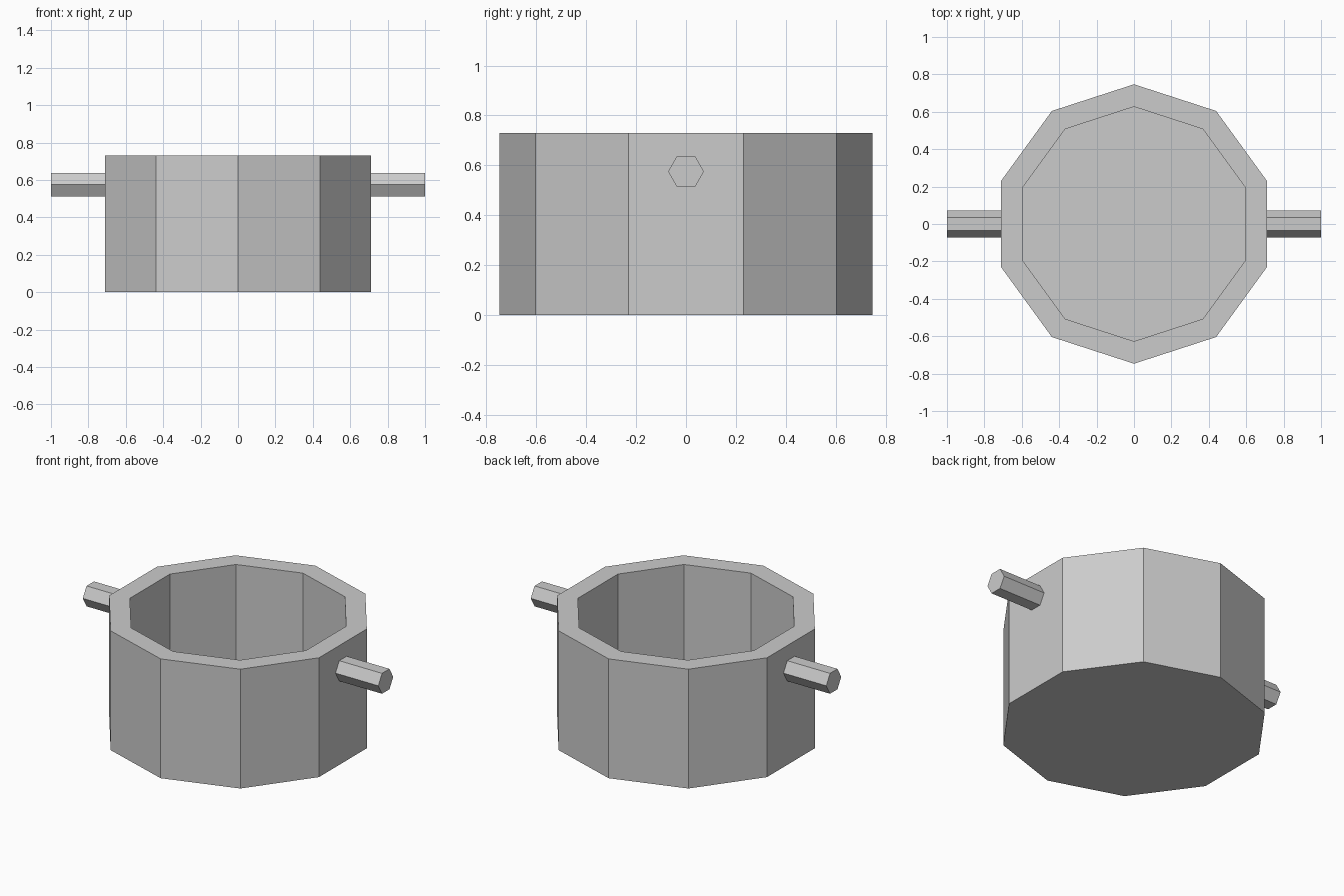
import bpy, bmesh, math
from mathutils import Vector

if "Cube" in bpy.data.objects:
    bpy.data.objects.remove(bpy.data.objects["Cube"])

grey = bpy.data.materials.new("light_grey")
grey.diffuse_color = (0.6, 0.6, 0.6, 1)
grey.use_nodes = True
grey.node_tree.nodes["Principled BSDF"].inputs["Base Color"].default_value = grey.diffuse_color


def loft(name, rings):
    """Join closed rings of points into a capped, flat-shaded solid."""
    bm = bmesh.new()
    loops = [[bm.verts.new(p) for p in ring] for ring in rings]
    for a, b in zip(loops, loops[1:]):
        n = len(a)
        for i in range(n):
            j = (i + 1) % n
            bm.faces.new((a[i], a[j], b[j], b[i]))
    bm.faces.new(loops[0][::-1])
    bm.faces.new(loops[-1])
    bmesh.ops.recalc_face_normals(bm, faces=bm.faces)
    mesh = bpy.data.meshes.new(name)
    bm.to_mesh(mesh)
    bm.free()
    mesh.materials.append(grey)
    obj = bpy.data.objects.new(name, mesh)
    bpy.context.collection.objects.link(obj)
    return obj


def circle(n, r, start=0.0):
    return [(r * math.cos(start + math.tau * i / n),
             r * math.sin(start + math.tau * i / n)) for i in range(n)]


# Ten-sided pot: outer wall, rim, inner wall and floor
profile = [(0.747, 0), (0.747, 0.73), (0.627, 0.73), (0.627, 0.1)]
loft("pot", [[Vector((x, y, z)) for x, y in circle(10, r, math.pi / 2)]
             for r, z in profile])

# Hexagonal handle rods, set into the wall on each side
for side, name in ((1, "right_handle"), (-1, "left_handle")):
    loft(name, [[Vector((side * x, y, 0.575 + z)) for y, z in circle(6, 0.072)]
                for x in (0.66, 1.0)])
